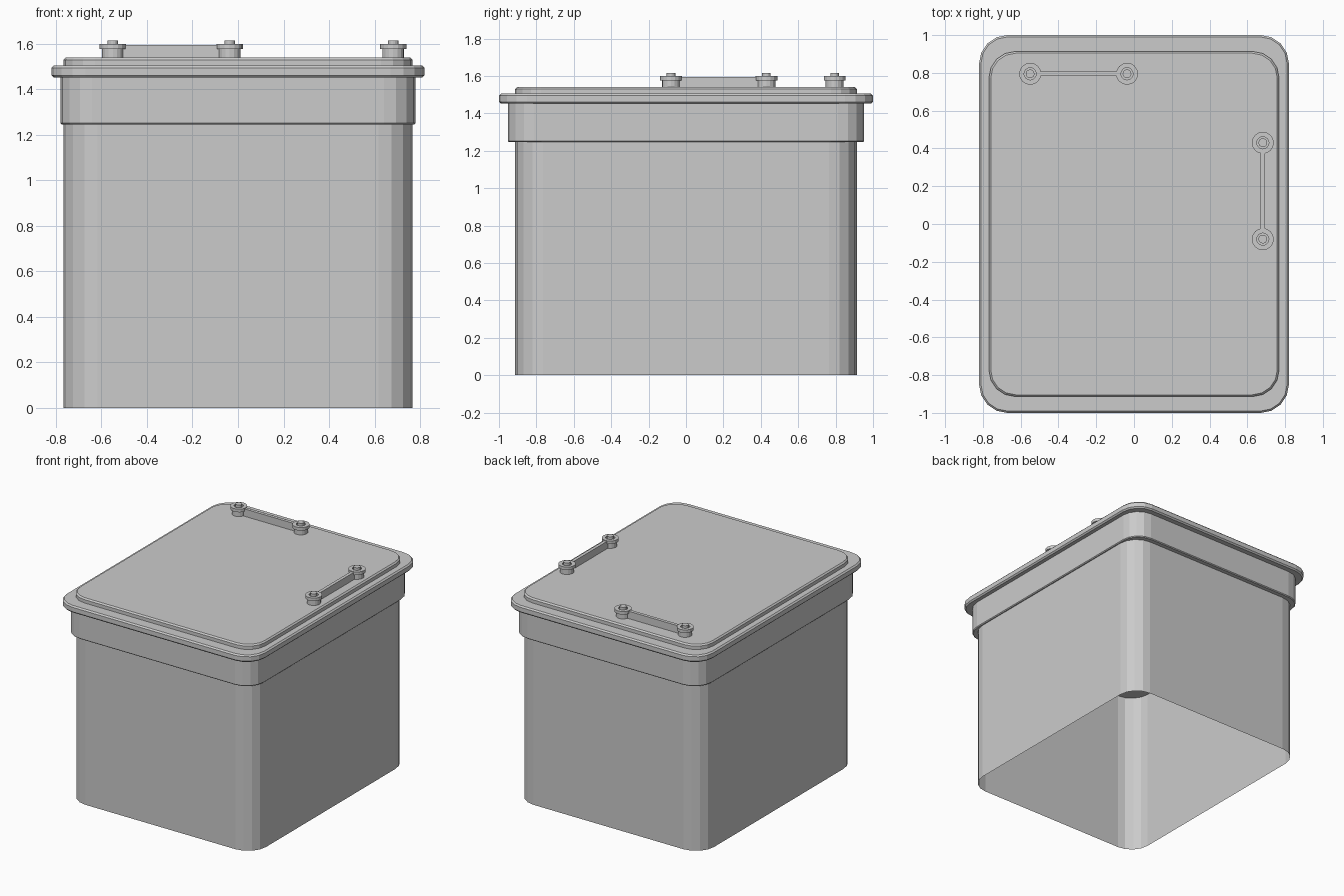
import bpy, bmesh, math
from mathutils import Vector

cube = bpy.data.objects.get("Cube")
if cube:
    bpy.data.objects.remove(cube, do_unlink=True)

grey = bpy.data.materials.new("plain grey")
grey.use_nodes = True
COLOUR = (0.6, 0.6, 0.6, 1)
grey.diffuse_color = COLOUR
grey.node_tree.nodes["Principled BSDF"].inputs["Base Color"].default_value = COLOUR


def finish(bm, name):
    bmesh.ops.recalc_face_normals(bm, faces=bm.faces[:])
    mesh = bpy.data.meshes.new(name)
    bm.to_mesh(mesh)
    bm.free()
    mesh.materials.append(grey)
    obj = bpy.data.objects.new(name, mesh)
    bpy.context.collection.objects.link(obj)
    return obj


def rounded_ring(bm, hx, hy, radius, z, segments=4):
    """Loop of vertices around a rounded rectangle."""
    ring = []
    for corner, (sx, sy) in enumerate([(1, 1), (-1, 1), (-1, -1), (1, -1)]):
        for i in range(segments + 1):
            a = math.pi / 2 * (corner + i / segments)
            ring.append(bm.verts.new((sx * (hx - radius) + radius * math.cos(a),
                                      sy * (hy - radius) + radius * math.sin(a), z)))
    return ring


def bridge(bm, low, high):
    n = len(low)
    for i in range(n):
        j = (i + 1) % n
        bm.faces.new((low[i], low[j], high[j], high[i]))


def slab(name, hx, hy, radius, z0, z1, soft_low=0, soft_high=0, closed=True):
    """Rounded rectangular block with optional chamfered rims."""
    bm = bmesh.new()
    levels = [(0, z0 + soft_low), (0, z1 - soft_high)]
    if soft_low:
        levels.insert(0, (soft_low, z0))
    if soft_high:
        levels.append((soft_high, z1))
    rings = [rounded_ring(bm, hx - d, hy - d, radius - d, z) for d, z in levels]
    for low, high in zip(rings, rings[1:]):
        bridge(bm, low, high)
    if closed:
        bm.faces.new(rings[0][::-1])
        bm.faces.new(rings[-1])
    return finish(bm, name)


def post(name, x, y):
    """Flanged post with a recessed round pin, turned from a profile."""
    profile = [(0.048, 1.53), (0.048, 1.577), (0.058, 1.577), (0.058, 1.6),
               (0.032, 1.6), (0.032, 1.59), (0.023, 1.59), (0.023, 1.615)]
    sides = 16
    bm = bmesh.new()
    rings = [[bm.verts.new((x + r * math.cos(math.tau * i / sides),
                            y + r * math.sin(math.tau * i / sides), z))
              for i in range(sides)] for r, z in profile]
    for low, high in zip(rings, rings[1:]):
        bridge(bm, low, high)
    bm.faces.new(rings[0][::-1])
    bm.faces.new(rings[-1])
    return finish(bm, name)


def handle(name, start, end):
    """Two posts joined by a thin upright bar."""
    a, b = Vector(start), Vector(end)
    post(name + "_post_a", *a)
    post(name + "_post_b", *b)
    along = (b - a).normalized()
    side = Vector((-along.y, along.x)) * 0.012
    a, b = a + along * 0.04, b - along * 0.04
    bm = bmesh.new()
    low, high = [[bm.verts.new((p.x, p.y, z)) for p in (a + side, a - side, b - side, b + side)]
                 for z in (1.53, 1.595)]
    bridge(bm, low, high)
    bm.faces.new(low[::-1])
    bm.faces.new(high)
    finish(bm, name + "_bar")


# Bin body: thin walls, open underneath
slab("bin_body", 0.768, 0.914, 0.15, 0, 1.25, closed=False)

# Lid: skirt, overhanging lip and raised top panel
slab("lid_skirt", 0.781, 0.952, 0.14, 1.246, 1.46, soft_low=0.006)
slab("lid_lip", 0.82, 1.0, 0.15, 1.452, 1.505, soft_low=0.01, soft_high=0.01)
slab("lid_panel", 0.768, 0.914, 0.14, 1.5, 1.54, soft_high=0.01)

# Handles on the lid
handle("back_handle", (-0.55, 0.795), (-0.037, 0.795))
handle("side_handle", (0.682, 0.43), (0.682, -0.08))
